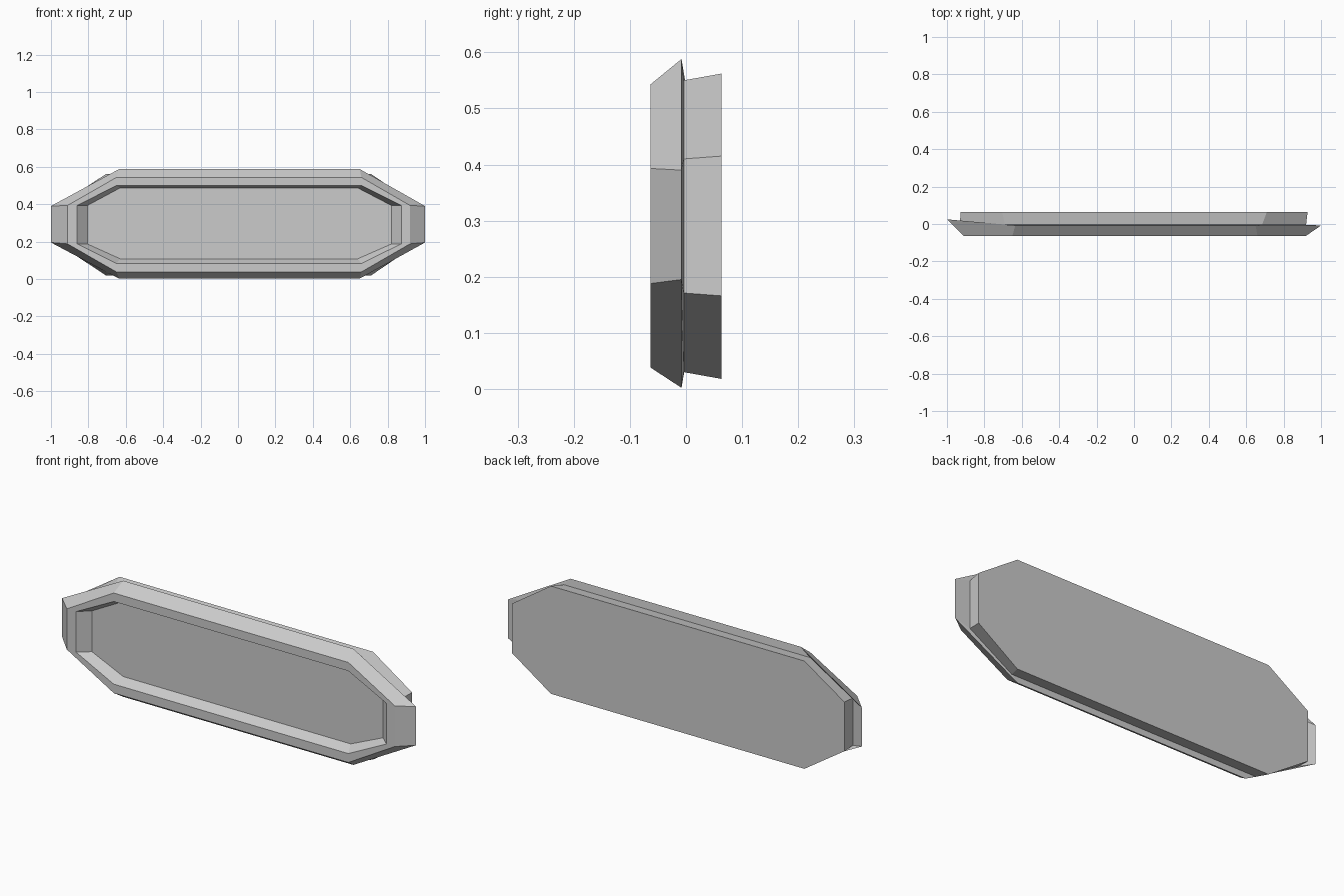
import bpy
import bmesh

if "Cube" in bpy.data.objects:
    bpy.data.objects.remove(bpy.data.objects["Cube"])


def octagon(left, right, cut_left, cut_right, low, high, end_low, end_high, y, y_left=None):
    """Eight-sided loop in the XZ plane; the left end may bend to its own depth."""
    yl = y if y_left is None else y_left
    return [(left, yl, end_low), (left, yl, end_high),
            (cut_left, y, high), (cut_right, y, high),
            (right, y, end_high), (right, y, end_low),
            (cut_right, y, low), (cut_left, y, low)]


def skin(name, sections):
    """Bridge successive loops and cap both ends."""
    bm = bmesh.new()
    loops = [[bm.verts.new(p) for p in s] for s in sections]
    for a, b in zip(loops, loops[1:]):
        for i in range(8):
            j = (i + 1) % 8
            bm.faces.new((a[i], a[j], b[j], b[i]))
    bm.faces.new(loops[0])
    bm.faces.new(loops[-1][::-1])
    bmesh.ops.recalc_face_normals(bm, faces=bm.faces)
    mesh = bpy.data.meshes.new(name)
    bm.to_mesh(mesh)
    bm.free()
    obj = bpy.data.objects.new(name, mesh)
    bpy.context.collection.objects.link(obj)
    return obj


# Recessed panel, bevelled rim with a bent left tip, then the stepped back plate
skin("framed_panel", [
    octagon(-0.805, 0.82, -0.63, 0.64, 0.108, 0.487, 0.187, 0.393, -0.015),
    octagon(-0.86, 0.873, -0.65, 0.66, 0.083, 0.50, 0.188, 0.393, -0.063),
    octagon(-0.912, 0.92, -0.65, 0.66, 0.038, 0.543, 0.188, 0.393, -0.063),
    octagon(-1.0, 1.0, -0.635, 0.65, 0.002, 0.588, 0.195, 0.39, -0.008, 0.025),
    octagon(-0.93, 0.92, -0.69, 0.685, 0.03, 0.55, 0.171, 0.41, -0.004),
    octagon(-0.928, 0.928, -0.705, 0.71, 0.018, 0.562, 0.166, 0.415, 0.063),
])
